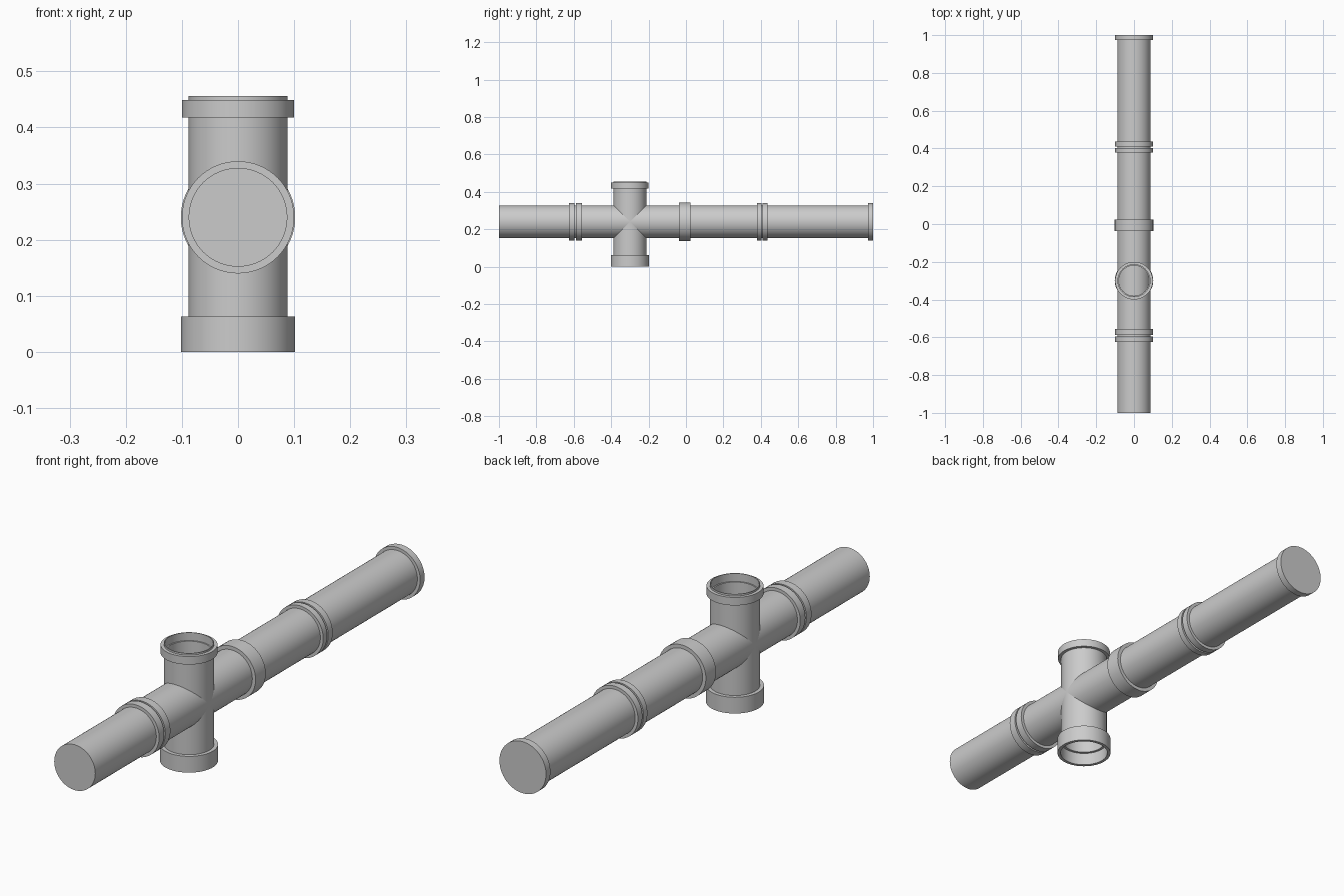
import bpy, bmesh, math
from mathutils import Matrix, Vector

if "Cube" in bpy.data.objects:
    bpy.data.objects.remove(bpy.data.objects["Cube"])

SEG = 64
R = 0.088      # pipe radius
RING = 0.1     # coupling radius
SOCKET = 0.102 # socket radius
BORE = 0.080
AXIS_Z, CROSS_Y = 0.24, -0.30


def lathe(name, profile, matrix, closed=False):
    """Revolve (radius, height) points around local z."""
    bm = bmesh.new()
    rings = []
    for r, h in profile:
        if r == 0:
            rings.append([bm.verts.new((0, 0, h))] * SEG)
        else:
            rings.append([bm.verts.new((r * math.cos(a), r * math.sin(a), h))
                          for a in (2 * math.pi * i / SEG for i in range(SEG))])
    pairs = list(zip(rings, rings[1:]))
    if closed:
        pairs.append((rings[-1], rings[0]))
    for lo, hi in pairs:
        for i in range(SEG):
            j = (i + 1) % SEG
            bm.faces.new(dict.fromkeys((lo[i], lo[j], hi[j], hi[i])))
    bmesh.ops.recalc_face_normals(bm, faces=bm.faces)
    bm.transform(matrix)
    mesh = bpy.data.meshes.new(name)
    bm.to_mesh(mesh)
    bm.free()
    obj = bpy.data.objects.new(name, mesh)
    bpy.context.collection.objects.link(obj)
    bpy.context.view_layer.objects.active = obj
    obj.select_set(True)
    bpy.ops.object.shade_smooth_by_angle(angle=math.radians(30))
    obj.select_set(False)
    return obj


along_y = Matrix.Translation(Vector((0, 0, AXIS_Z))) @ Matrix.Rotation(-math.pi / 2, 4, 'X')
upright = Matrix.Translation(Vector((0, CROSS_Y, 0)))

# Horizontal run: closed pipe whose profile steps out at every coupling
collars = [(-0.626, -0.595, RING), (-0.588, -0.557, RING),
           (-0.038, 0.024, SOCKET),
           (0.379, 0.403, RING), (0.410, 0.437, RING)]
run = [(0, -1.0), (R, -1.0)]
for start, end, radius in collars:
    run += [(R, start), (radius, start), (radius, end), (R, end)]
# End flange
run += [(R, 0.973), (RING, 0.973), (RING, 1.0), (0, 1.0)]
lathe("horizontal_pipe_run", run, along_y)

# Vertical branch: hollow tube with a bottom socket and a ringed top mouth
branch = [(SOCKET, 0), (SOCKET, 0.063), (R, 0.063), (R, 0.418), (RING, 0.418),
          (RING, 0.449), (R, 0.449), (R, 0.456),
          (0.085, 0.456), (0.085, 0.425), (BORE, 0.425),
          (BORE, 0.050), (0.090, 0.050), (0.090, 0)]
lathe("vertical_branch_pipe", branch, upright, closed=True)
